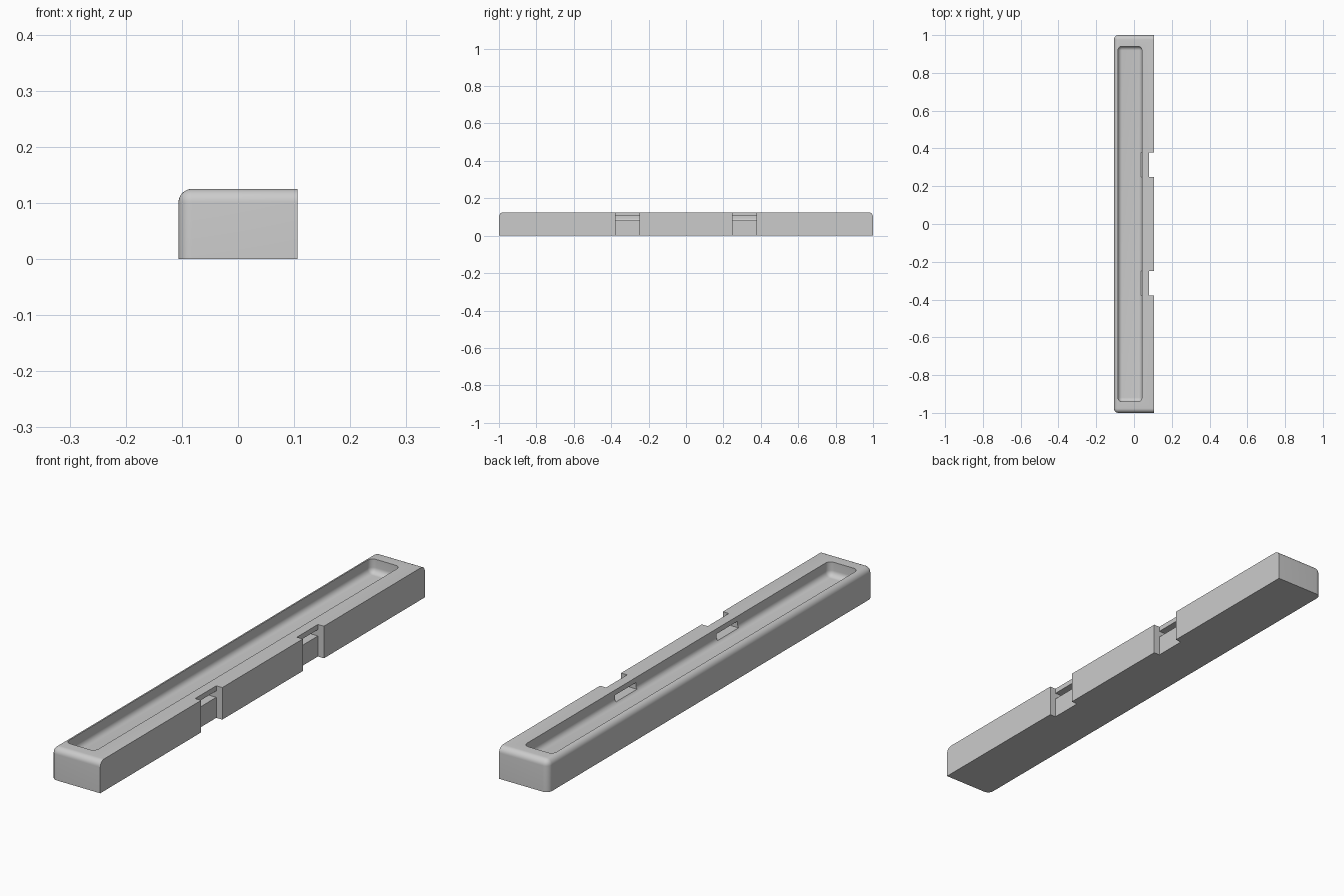
import bpy, bmesh

cube = bpy.data.objects.get("Cube")
if cube:
    bpy.data.objects.remove(cube, do_unlink=True)

HALF_W, TOP = 0.106, 0.125
FLOOR = 0.071

grey = bpy.data.materials.new("light grey")
grey.use_nodes = True
colour = (0.6, 0.6, 0.6, 1)
grey.diffuse_color = colour
grey.node_tree.nodes["Principled BSDF"].inputs["Base Color"].default_value = colour


def block(name, low, high, radius=0, rounded=None):
    """Box between two corners; edges whose midpoint passes the rule are rounded."""
    bm = bmesh.new()
    bmesh.ops.create_cube(bm, size=1)
    for v in bm.verts:
        v.co = [(a + b) / 2 + c * (b - a) for a, b, c in zip(low, high, v.co)]
    if rounded:
        edges = [e for e in bm.edges if rounded((e.verts[0].co + e.verts[1].co) / 2)]
        bmesh.ops.bevel(bm, geom=edges, offset=radius, offset_type='OFFSET',
                        segments=8, profile=0.5, affect='EDGES', clamp_overlap=True)
    bmesh.ops.recalc_face_normals(bm, faces=bm.faces)
    mesh = bpy.data.meshes.new(name)
    bm.to_mesh(mesh)
    bm.free()
    mesh.materials.append(grey)
    obj = bpy.data.objects.new(name, mesh)
    bpy.context.scene.collection.objects.link(obj)
    return obj


# Tray body: rounded everywhere except the base and the flat +x side
body = block("tray_body", (-HALF_W, -1, 0), (HALF_W, 1, TOP), 0.024,
             lambda m: m.z > 0.01 and m.x < HALF_W - 0.01)

# Long trough with rounded corners and a filleted floor
cutters = [block("trough_cutter", (-0.085, -0.941, FLOOR), (0.042, 0.941, 0.2), 0.022,
                 lambda m: m.z < 0.19)]

# Side notches, each with a slot opening into the trough
for side in (-1, 1):
    y0, y1 = sorted((side * 0.248, side * 0.378))
    cutters.append(block("notch_cutter", (0.08, y0, -0.1), (0.2, y1, 0.2)))
    cutters.append(block("slot_cutter", (0.01, y0, 0.08), (0.1, y1, 0.105)))

for cutter in cutters:
    cutter.hide_render = True
    mod = body.modifiers.new(cutter.name, 'BOOLEAN')
    mod.operation = 'DIFFERENCE'
    mod.solver = 'EXACT'
    mod.object = cutter

# Bake the cuts, then drop the cutters
bpy.context.view_layer.update()
graph = bpy.context.evaluated_depsgraph_get()
baked = bpy.data.meshes.new_from_object(body.evaluated_get(graph))
body.modifiers.clear()
body.data = baked
baked.name = "tray_body"
for cutter in cutters:
    bpy.data.objects.remove(cutter, do_unlink=True)

# Smooth the fillets, keep the cut edges crisp
bpy.ops.object.select_all(action='DESELECT')
body.select_set(True)
bpy.context.view_layer.objects.active = body
bpy.ops.object.shade_smooth_by_angle(angle=0.6)
